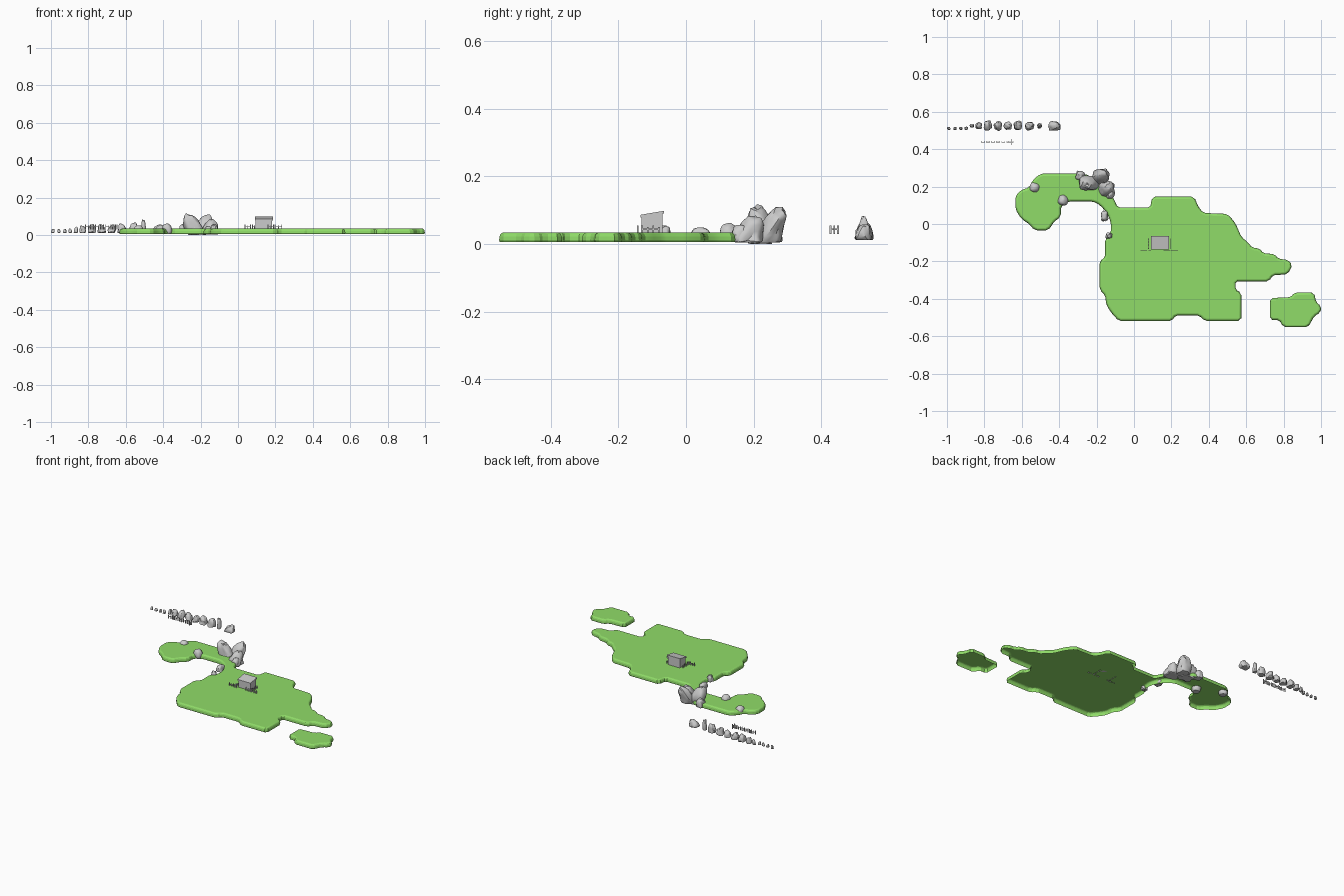
import bpy, bmesh, math
from mathutils import Vector, noise

if "Cube" in bpy.data.objects:
    bpy.data.objects.remove(bpy.data.objects["Cube"])

GROUND = 0.034


def finish(name, bm, mat=None, angle=40):
    bmesh.ops.recalc_face_normals(bm, faces=bm.faces)
    me = bpy.data.meshes.new(name)
    bm.to_mesh(me)
    bm.free()
    ob = bpy.data.objects.new(name, me)
    bpy.context.collection.objects.link(ob)
    if mat:
        me.materials.append(mat)
    bpy.ops.object.select_all(action='DESELECT')
    ob.select_set(True)
    bpy.context.view_layer.objects.active = ob
    bpy.ops.object.shade_smooth_by_angle(angle=math.radians(angle))
    return ob


grass = bpy.data.materials.new("grass")
grass.diffuse_color = (0.28, 0.72, 0.14, 1)
grass.use_nodes = True
grass.node_tree.nodes["Principled BSDF"].inputs["Base Color"].default_value = grass.diffuse_color


def island(name, outline):
    """Open-bottomed shell from an outline (hundredths of a unit) with a rounded rim."""
    pts = [Vector((x / 100, y / 100)) for x, y in outline]
    # chamfer every corner of the stepped coast
    soft = []
    for i, p in enumerate(pts):
        for q in (pts[i - 1], pts[(i + 1) % len(pts)]):
            d = q - p
            soft.append(p + d.normalized() * min(0.012, d.length * 0.3))
    n = len(soft)
    area = sum(a.x * b.y - b.x * a.y for a, b in zip(soft, soft[1:] + soft[:1]))
    side = 1 if area > 0 else -1
    outward = []
    for i in range(n):
        t = (soft[(i + 1) % n] - soft[i - 1]).normalized()
        outward.append(Vector((t.y, -t.x)) * side)
    bm = bmesh.new()
    rings = []
    for z, o in ((0.006, 0.002), (0.011, 0.004), (0.022, 0.003), (0.029, 0.0),
                 (0.0325, -0.004), (GROUND, -0.009)):
        rings.append([bm.verts.new((*(p + w * o), z)) for p, w in zip(soft, outward)])
    for a, b in zip(rings, rings[1:]):
        for i in range(n):
            j = (i + 1) % n
            bm.faces.new((a[i], a[j], b[j], b[i]))
    bm.faces.new(rings[-1])
    return finish(name, bm, grass, 15)


def rock(name, x, y, z, sx, sy, h, lean=(0, 0), taper=0.3, seed=0, rough=0.3, div=3,
         slant=(0, 0), blunt=0.75):
    """Flat-bottomed boulder; lean shifts its top, taper narrows it, slant tips the top."""
    bm = bmesh.new()
    bmesh.ops.create_icosphere(bm, subdivisions=div, radius=1)
    off = Vector((seed * 3.7, seed * 1.9, seed * 5.3))
    for v in bm.verts:
        d = v.co.normalized()
        d = Vector([math.copysign(abs(c) ** blunt, c) for c in d])
        d *= 1 + rough * noise.noise(d * 1.4 + off)
        t = min(1, max(0, (d.z + 0.7) / 1.7))
        k = 1 - taper * t
        px, py = d.x * sx * k, d.y * sy * k
        v.co = (x + px + lean[0] * t, y + py + lean[1] * t,
                z + t * (h + slant[0] * px + slant[1] * py))
    return finish(name, bm, angle=35)


def add_box(bm, cx, cy, cz, sx, sy, sz, ang=0, pivot=(0, 0)):
    c, s = math.cos(ang), math.sin(ang)
    vs = bmesh.ops.create_cube(bm, size=1)["verts"]
    for v in vs:
        a, b = cx + v.co.x * sx, cy + v.co.y * sy
        v.co = (pivot[0] + a * c - b * s, pivot[1] + a * s + b * c, cz + v.co.z * sz)
    return vs


def fence(name, x, y, z, length, posts=2, ang=0, h=0.025):
    """Uneven posts joined by one rail."""
    bm = bmesh.new()
    for i in range(posts):
        px = -length / 2 + length * i / max(1, posts - 1)
        ph = h - 0.005 * (i % 2)
        add_box(bm, px, 0, z + ph / 2, 0.005, 0.004, ph, ang, (x, y))
    add_box(bm, 0, 0, z + h * 0.55, length, 0.002, 0.004, ang, (x, y))
    return finish(name, bm)


# Main island with curled peninsula, and the small islet
island("main_island", [
    (-50, 26.5), (-26, 26.5), (-15, 20), (-11, 13), (-9, 8.5), (9, 8.5), (10, 14.2),
    (32, 14.2), (34, 9), (37, 5.5), (50, 5), (54, 0), (57, -7), (61, -10.5), (63, -13),
    (67, -13.5), (69, -16), (75, -16.5), (77, -19), (82, -19.5), (84.3, -22), (82, -26.5),
    (74, -27), (72, -30.3), (54, -30.3), (54, -35.5), (57, -37), (57, -51.5), (38, -51.5),
    (35, -48.5), (22, -48.5), (20, -51.5), (-8, -51.5), (-12, -47), (-14.5, -43),
    (-15, -38), (-18, -35), (-18, -20), (-15, -18), (-15, -8), (-12, -5), (-12, 1),
    (-14, 6), (-18, 10.5), (-22, 12.5), (-35, 12.5), (-39.5, 9.5), (-39.5, 4),
    (-43, 1.5), (-46, -3), (-53, -3), (-56, 0.5), (-60, 3), (-63, 8), (-63, 15),
    (-60, 18), (-56, 19), (-54, 23)])
island("small_islet", [
    (73, -40), (84, -39.5), (86, -37), (96, -37), (97, -42), (99.5, -44), (99.5, -47),
    (96, -49), (93, -54.8), (80, -54.8), (78, -51), (73, -51)])

# Boulder cluster at the neck: leaning slabs, a pillar and foot stones
rock("cliff_west", -0.225, 0.225, 0.0, 0.055, 0.042, 0.11, (-0.03, -0.015), 0.3, 1,
     slant=(-0.4, 0))
rock("cliff_north", -0.185, 0.24, 0.004, 0.048, 0.04, 0.105, (0.022, 0.036), 0.3, 2)
rock("cliff_east", -0.148, 0.18, 0.004, 0.05, 0.048, 0.08, (0.008, 0.02), 0.5, 3)
rock("cliff_foot_west", -0.285, 0.255, 0.006, 0.028, 0.03, 0.055, (-0.005, 0.005), 0.3, 4)
rock("cliff_foot_east", -0.13, 0.158, 0.006, 0.026, 0.028, 0.05, (0, 0), 0.3, 5)
rock("cliff_foot_south", -0.23, 0.205, 0.006, 0.038, 0.03, 0.06, (0, 0), 0.4, 6)

# Loose boulders on the shore
rock("shore_rock_1", -0.532, 0.195, 0.01, 0.028, 0.028, 0.042, taper=0.1, seed=7,
     rough=0.12, blunt=0.95)
rock("shore_rock_2", -0.38, 0.126, 0.006, 0.029, 0.029, 0.056, taper=0.1, seed=8,
     rough=0.15, blunt=0.95)
rock("shore_rock_3", -0.158, 0.042, 0.01, 0.02, 0.03, 0.038, taper=0.2, seed=9)
rock("shore_rock_4", -0.133, -0.062, 0.01, 0.018, 0.018, 0.044, taper=0.2, seed=10)

# Row of spare stones: x, y, half width, half depth, height
row = [(-0.99, 0.511, 0.01, 0.009, 0.022), (-0.957, 0.511, 0.01, 0.009, 0.02),
       (-0.926, 0.511, 0.01, 0.009, 0.021), (-0.897, 0.511, 0.011, 0.01, 0.024),
       (-0.866, 0.526, 0.012, 0.011, 0.032), (-0.83, 0.525, 0.018, 0.02, 0.036),
       (-0.782, 0.525, 0.022, 0.028, 0.044), (-0.728, 0.524, 0.022, 0.025, 0.043),
       (-0.675, 0.526, 0.022, 0.023, 0.042), (-0.62, 0.526, 0.024, 0.026, 0.047),
       (-0.558, 0.524, 0.026, 0.024, 0.054), (-0.505, 0.525, 0.014, 0.015, 0.07),
       (-0.426, 0.523, 0.035, 0.028, 0.042)]
for i, (x, y, sx, sy, h) in enumerate(row):
    rock(f"row_stone_{i + 1}", x, y, 0.012, sx, sy, h, taper=0.3, seed=20 + i,
         div=2 if i < 5 else 3, slant=(0.4 * (-1) ** i, 0.2))


# Hut: walls and a pitched slab roof, both sloping up to the back
def hut_part(name, sy, sx, z0, z1, tilt, shear_base):
    bm = bmesh.new()
    for v in add_box(bm, 0.138, -0.1, (z0 + z1) / 2, sx, sy, z1 - z0):
        if shear_base or v.co.z > (z0 + z1) / 2:
            v.co.z += tilt * (v.co.y + 0.1)
    return finish(name, bm)


hut_part("hut_walls", 0.062, 0.088, GROUND, 0.086, 0.17, False)
hut_part("hut_roof", 0.07, 0.096, 0.084, 0.092, 0.17, True)

# Fences around the hut, posts sunk slightly into the ground
SUNK = GROUND - 0.004
fence("fence_front_left", 0.052, -0.143, SUNK, 0.028, 3)
fence("fence_front_left_end", 0.084, -0.143, SUNK, 0.01, 2)
fence("fence_front_right", 0.175, -0.143, SUNK, 0.03, 3)
fence("fence_front_right_end", 0.216, -0.143, SUNK, 0.036, 3)
fence("fence_side_left", 0.078, -0.105, SUNK, 0.05, 4, math.pi / 2)
fence("fence_side_right", 0.197, -0.105, SUNK, 0.05, 4, math.pi / 2)

# Row of spare fence pieces, ending in a crossed corner
for i in range(6):
    fence(f"spare_fence_{i + 1}", -0.807 + i * 0.027, 0.438, SUNK, 0.016, 2 + i % 2)
fence("spare_corner_a", -0.655, 0.438, SUNK, 0.018, 3)
fence("spare_corner_b", -0.655, 0.438, SUNK, 0.022, 3, math.pi / 2)
